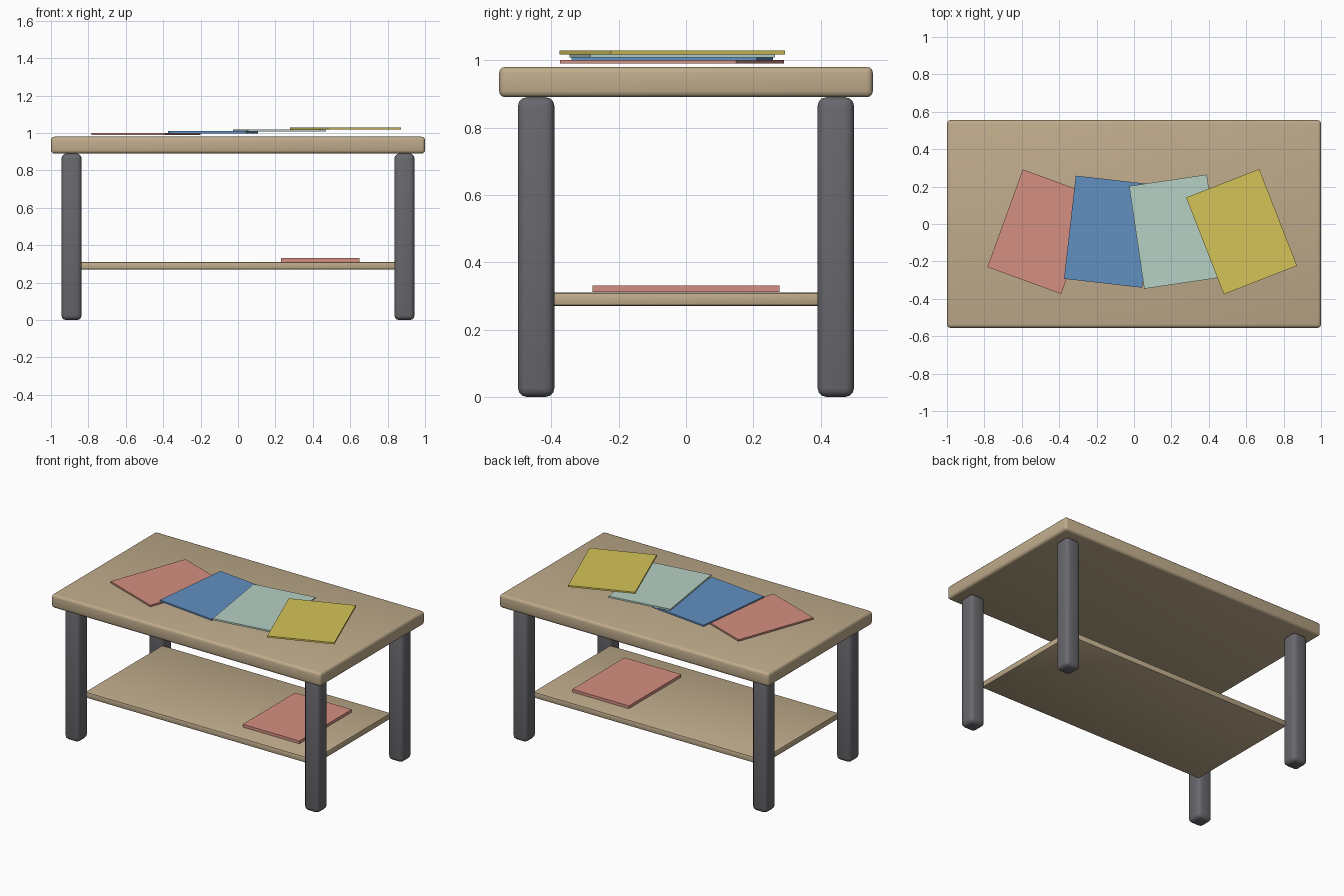
import bpy
from math import radians

if "Cube" in bpy.data.objects:
    bpy.data.objects.remove(bpy.data.objects["Cube"])


def material(name, rgb):
    # 8-bit display colour converted to linear
    m = bpy.data.materials.new(name)
    m.diffuse_color = [(c / 255) ** 2.2 for c in rgb] + [1]
    m.use_nodes = True
    m.node_tree.nodes["Principled BSDF"].inputs["Base Color"].default_value = m.diffuse_color
    return m


def box(name, center, size, mat, bevel=0.0, segments=3, turn=0.0):
    bpy.ops.mesh.primitive_cube_add(size=1, location=center)
    ob = bpy.context.object
    ob.name = name
    ob.scale = size
    bpy.ops.object.transform_apply(location=False, rotation=False, scale=True)
    ob.rotation_euler.z = radians(turn)
    ob.data.materials.append(mat)
    if bevel:
        mod = ob.modifiers.new("rounded_edges", 'BEVEL')
        mod.width = bevel
        mod.segments = segments
        bpy.ops.object.modifier_apply(modifier=mod.name)
        bpy.ops.object.shade_smooth_by_angle(angle=radians(40))
    return ob


wood = material("wood", (190, 170, 138))
dark = material("dark_metal", (104, 104, 109))
red = material("red_cover", (212, 142, 128))
blue = material("blue_cover", (98, 142, 192))
mint = material("mint_cover", (180, 207, 194))
yellow = material("yellow_cover", (212, 194, 88))

# Tabletop and lower shelf
box("tabletop", (0, 0, 0.935), (2.0, 1.11, 0.09), wood, bevel=0.018)
box("shelf", (0, 0, 0.29), (1.70, 0.82, 0.04), wood, bevel=0.008, segments=2)

# Four rounded legs
for sx, side in ((-1, "left"), (1, "right")):
    for sy, end in ((-1, "front"), (1, "back")):
        box(f"{end}_{side}_leg", (sx * 0.89, sy * 0.445, 0.445),
            (0.108, 0.108, 0.89), dark, bevel=0.026)

# Magazines fanned out across the top, each one a step higher
fan = [("red", red, -0.492, 0.995, -20), ("blue", blue, -0.134, 1.004, -6.5),
       ("mint", mint, 0.222, 1.014, 8.4), ("yellow", yellow, 0.575, 1.023, 21.3)]
for name, mat, x, z, turn in fan:
    box(f"{name}_magazine", (x, -0.041, z), (0.42, 0.555, 0.011), mat, turn=turn)

# Magazine lying on the shelf
box("shelf_magazine", (0.44, 0, 0.321), (0.42, 0.555, 0.019), red)
